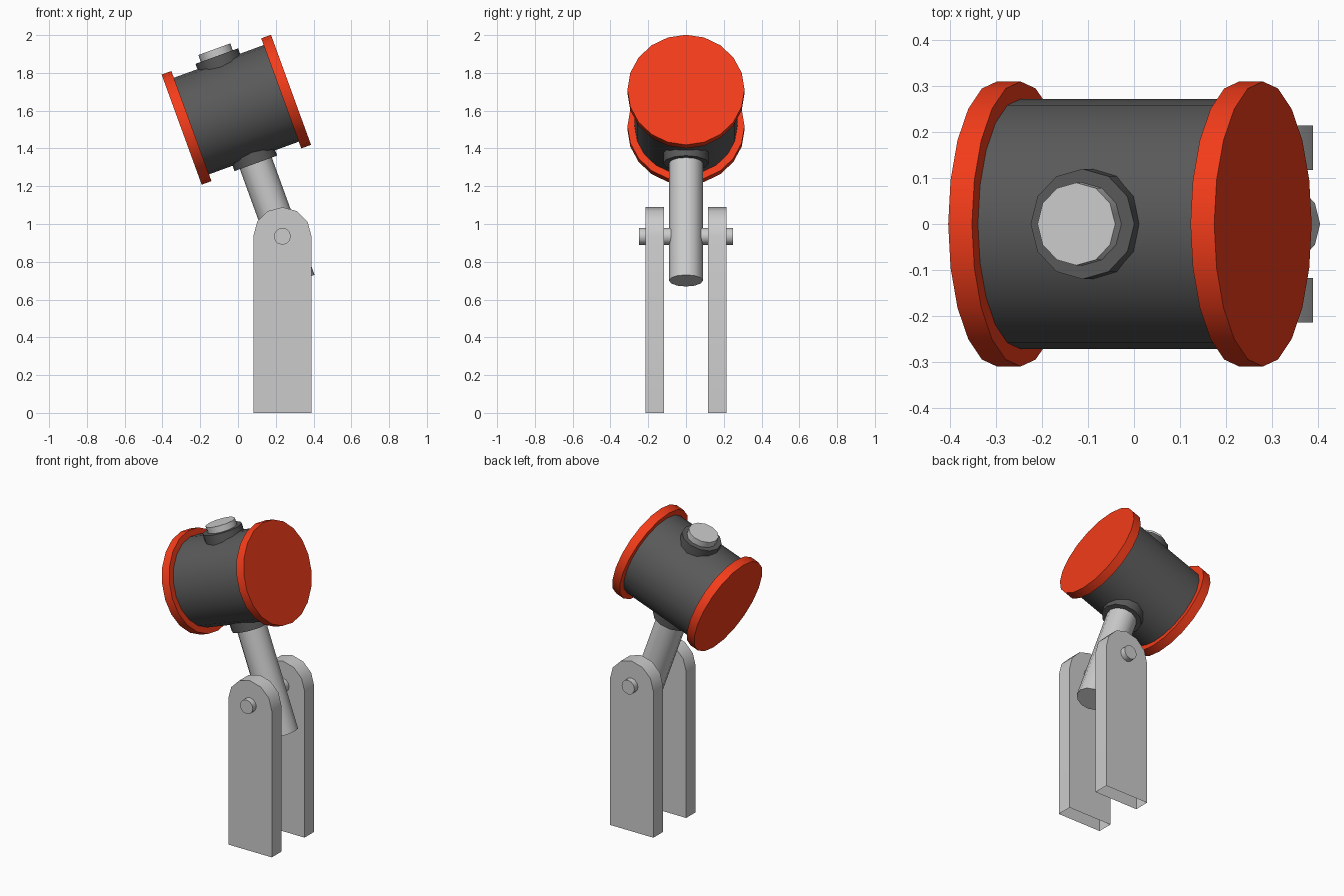
import bpy, bmesh
from math import radians, pi, sin, cos
from mathutils import Matrix, Vector

if "Cube" in bpy.data.objects:
    bpy.data.objects.remove(bpy.data.objects["Cube"])

PIVOT = Vector((0.235, 0, 0.935))
TILT = Matrix.Translation(PIVOT) @ Matrix.Rotation(radians(-20), 4, 'Y')
HEAD = 0.713          # distance from pivot to head centre, along the handle


def material(name, color):
    m = bpy.data.materials.new(name)
    m.diffuse_color = (*color, 1)
    m.use_nodes = True
    m.node_tree.nodes["Principled BSDF"].inputs["Base Color"].default_value = m.diffuse_color
    return m


RED = material("red", (0.9, 0.045, 0.01))
DARK = material("dark_grey", (0.1, 0.1, 0.1))


def finish(name, bm, mat=None):
    bmesh.ops.recalc_face_normals(bm, faces=bm.faces)
    me = bpy.data.meshes.new(name)
    bm.to_mesh(me)
    bm.free()
    me.shade_smooth()
    me.set_sharp_from_angle(angle=radians(40))
    ob = bpy.data.objects.new(name, me)
    bpy.context.collection.objects.link(ob)
    if mat:
        me.materials.append(mat)
    return ob


def rod(name, r, lo, hi, sides, axis='Z', base=TILT, mat=None):
    """Cylinder from lo to hi along an axis of the base frame."""
    turn = {'X': Matrix.Rotation(pi / 2, 4, 'Y'),
            'Y': Matrix.Rotation(-pi / 2, 4, 'X'),
            'Z': Matrix.Identity(4)}[axis]
    bm = bmesh.new()
    bmesh.ops.create_cone(bm, cap_ends=True, segments=sides, radius1=r, radius2=r,
                          depth=hi - lo,
                          matrix=turn @ Matrix.Translation((0, 0, (lo + hi) / 2)))
    ob = finish(name, bm, mat)
    ob.matrix_world = base
    return ob


# Tilted hammer head: drum and two striking discs
head = TILT @ Matrix.Translation((0, 0, HEAD))
rod("drum", 0.272, -0.28, 0.28, 20, 'X', head, DARK)
rod("disc_left", 0.31, -0.308, -0.253, 20, 'X', head, RED)
rod("disc_right", 0.31, 0.253, 0.308, 20, 'X', head, RED)

# Collar through the drum, handle and pivot pin
rod("collar", 0.12, -0.302, 0.302, 12, 'Z', head, DARK)
rod("handle", 0.09, -0.25, 1.054, 12)
rod("pivot_pin", 0.045, -0.25, 0.25, 12, 'Y', Matrix.Translation(PIVOT))

# Two upright posts with rounded tops, open underneath
for name, side in (("post_front", -1), ("post_back", 1)):
    R = 0.154
    outline = [(PIVOT.x + R, 0)]
    outline += [(PIVOT.x + R * cos(i * pi / 6), PIVOT.z + R * sin(i * pi / 6)) for i in range(7)]
    outline += [(PIVOT.x - R, 0)]
    bm = bmesh.new()
    near, far = ([bm.verts.new((x, side * y, z)) for x, z in outline] for y in (0.117, 0.214))
    bm.faces.new(near)
    bm.faces.new(far)
    for i in range(len(outline) - 1):
        bm.faces.new((near[i], near[i + 1], far[i + 1], far[i]))
    finish(name, bm)
